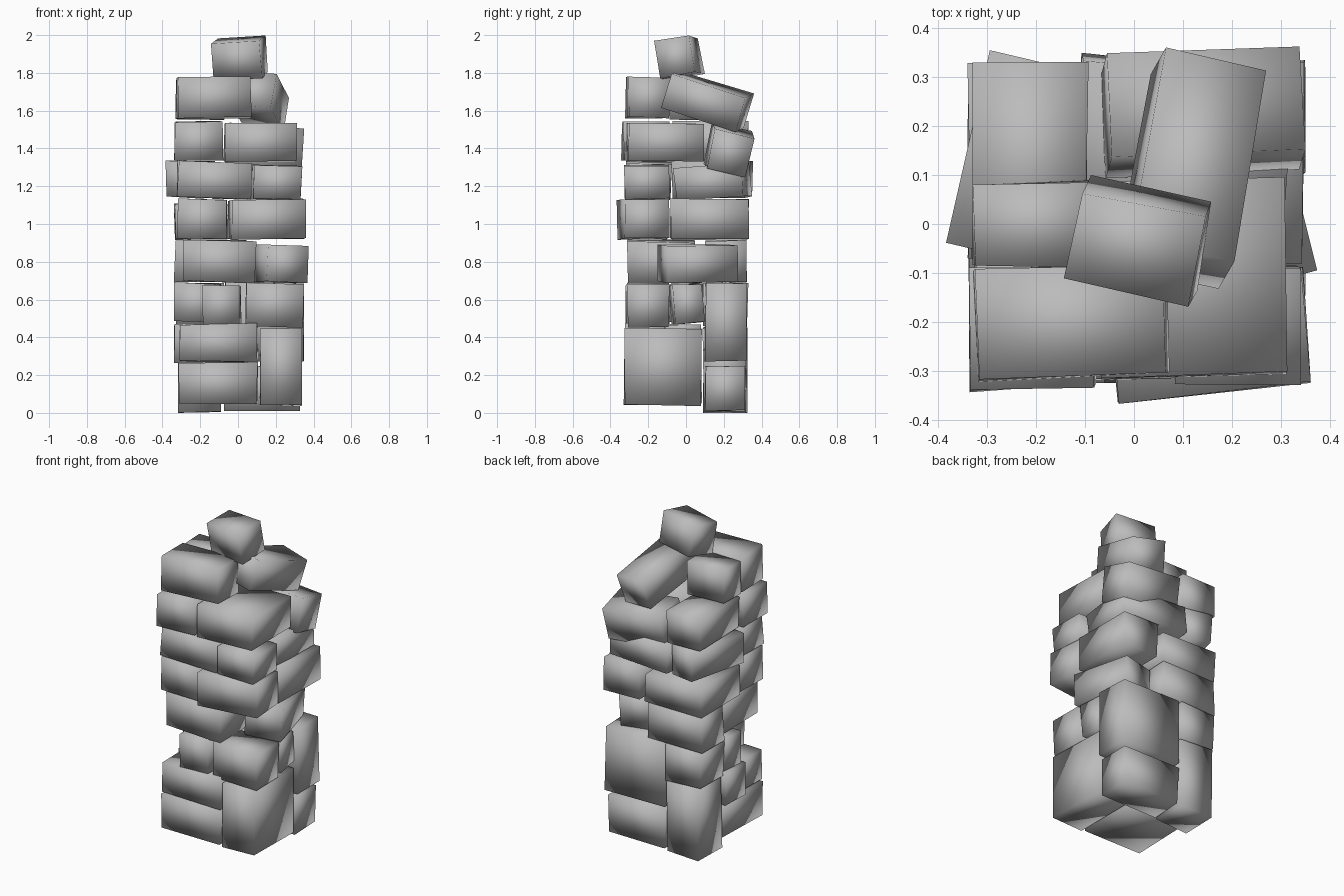
import bpy, bmesh, random
from math import radians
from mathutils import Vector, Euler

random.seed(4)
cube = bpy.data.objects.get("Cube")
if cube:
    bpy.data.objects.remove(cube, do_unlink=True)

stone = bpy.data.materials.new("grey stone")
stone.use_nodes = True
grey = (0.5, 0.5, 0.5, 1)
stone.diffuse_color = grey
stone.node_tree.nodes["Principled BSDF"].inputs["Base Color"].default_value = grey


def block(name, x, y, z, turn=(0, 0, 0), rough=0.006):
    """Rough-cut block filling the x, y and z spans, turned in degrees about its centre."""
    spans = (x, y, z)
    centre = Vector([(a + b) / 2 for a, b in spans])
    size = Vector([b - a for a, b in spans])
    spin = Euler([radians(t) for t in turn]).to_matrix()
    bm = bmesh.new()
    bmesh.ops.create_cube(bm, size=1)
    for v in bm.verts:
        chip = Vector([random.uniform(-rough, rough) for _ in range(3)])
        v.co = spin @ (v.co * size + chip)
    for f in bm.faces:
        f.smooth = True
    mesh = bpy.data.meshes.new(name)
    bm.to_mesh(mesh)
    bm.free()
    mesh.materials.append(stone)
    obj = bpy.data.objects.new(name, mesh)
    obj.location = centre
    bpy.context.collection.objects.link(obj)


# Base course
block("base_front_block", (-.31, .1), (-.32, .08), (.05, .265))
block("base_front_left_pillar", (.115, .335), (-.325, .08), (.04, .45))
block("base_back_left_block", (-.07, .33), (.1, .315), (.012, .25))
block("base_back_right_pillar", (-.315, -.09), (.09, .32), (.006, .45))

# Second course
block("second_front_block", (-.305, .1), (-.32, -.13), (.275, .47))
block("second_right_block", (-.335, .1), (-.115, .075), (.27, .465))
block("second_back_left_pillar", (-.07, .345), (.1, .315), (.275, .69))

# Third course
block("third_right_block", (-.335, -.1), (-.08, .08), (.485, .685), (0, 3, -4))
block("third_front_block", (-.185, .015), (-.32, -.09), (.465, .675))
block("third_front_left_block", (.045, .345), (-.31, -.09), (.455, .685))
block("third_left_block", (.05, .335), (-.075, .08), (.475, .68), (4, 0, 4))
block("third_back_right_block", (-.33, -.08), (.095, .325), (.46, .685))

# Fourth course
block("fourth_front_block", (-.29, .09), (-.31, .05), (.69, .91), (0, 2, 0))
block("fourth_left_block", (.105, .325), (-.13, .25), (.69, .89), (0, 1, 14))
block("fourth_back_block", (-.335, .05), (.1, .325), (.695, .91))

# Fifth course
block("fifth_right_block", (-.32, -.06), (-.32, -.1), (.92, 1.13))
block("fifth_front_block", (-.045, .35), (-.345, -.11), (.925, 1.125), (0, -1, 5))
block("fifth_left_block", (.1, .345), (-.085, .33), (.92, 1.13))
block("fifth_back_block", (-.335, .06), (-.07, .325), (.92, 1.105))

# Sixth course
block("sixth_front_block", (-.32, .07), (-.32, -.08), (1.14, 1.325), (0, 2, 0))
block("sixth_left_block", (.08, .335), (-.325, -.09), (1.135, 1.31))
block("sixth_back_left_block", (-.12, .315), (-.04, .32), (1.14, 1.305), (4, 0, -5))
block("sixth_back_right_block", (-.337, -.167), (-.06, .335), (1.14, 1.33), (0, 0, -13))

# Seventh course
block("seventh_right_block", (-.335, -.08), (-.335, -.09), (1.34, 1.54), (0, 0, 2))
block("seventh_front_block", (-.07, .31), (-.31, .09), (1.33, 1.535), (0, 0, 1))
block("seventh_back_left_block", (-.055, .34), (.12, .335), (1.28, 1.5), (-13, 5, 2))
block("seventh_back_block", (-.325, -.095), (-.07, .325), (1.34, 1.54))

# Loose top course
block("eighth_front_block", (-.32, .065), (-.315, -.09), (1.565, 1.775), (0, 0, 2))
block("eighth_right_block", (-.325, -.07), (-.085, .085), (1.555, 1.76))
block("leaning_block", (.01, .225), (-.095, .325), (1.555, 1.745), (-17, 6, -12))
block("cap_block", (-.12, .135), (-.125, .06), (1.785, 1.98), (10, -3, -11))
